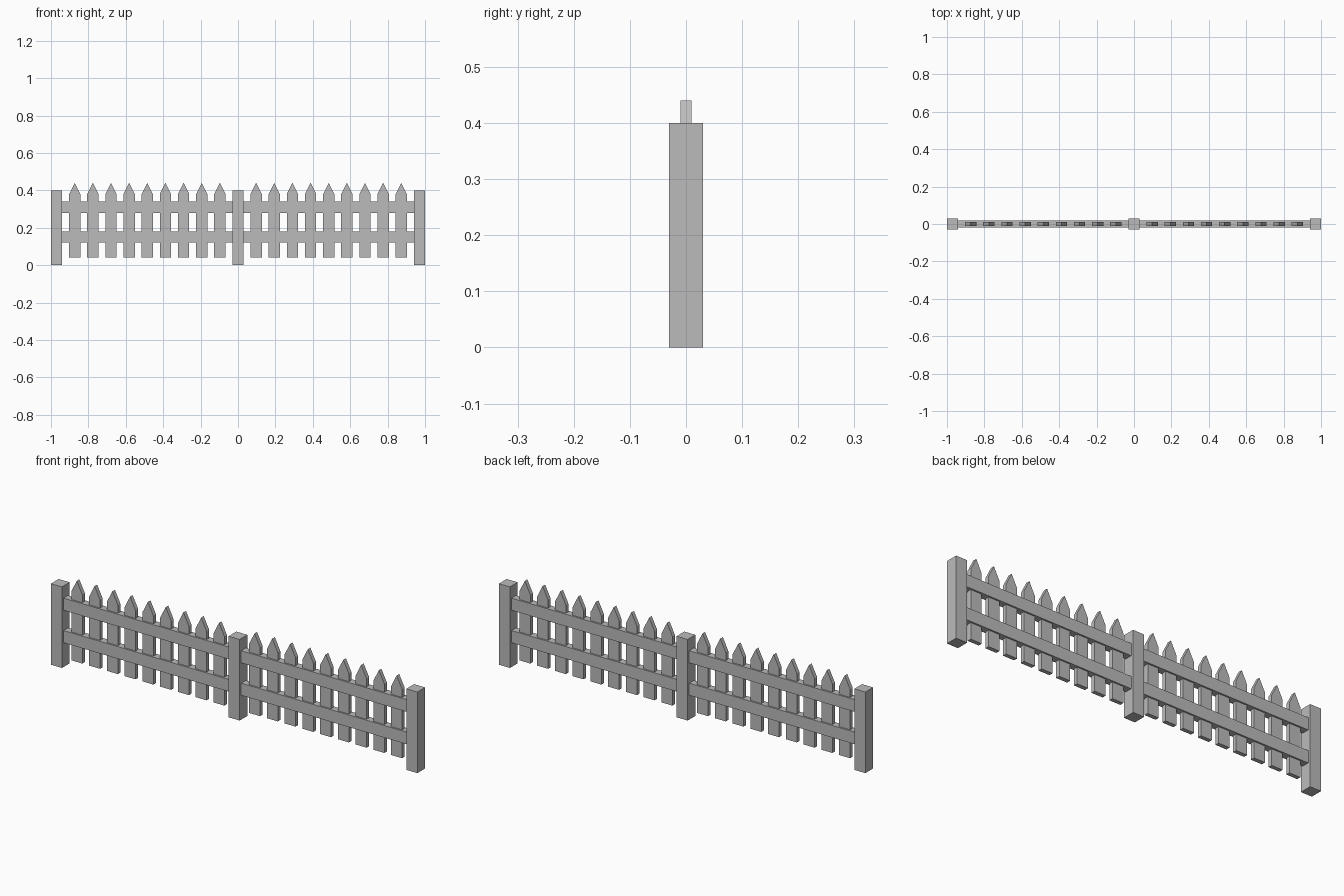
import bpy
import bmesh

cube = bpy.data.objects.get("Cube")
if cube:
    bpy.data.objects.remove(cube, do_unlink=True)

GREY = (0.5, 0.5, 0.5, 1.0)
wood = bpy.data.materials.new("grey_wood")
wood.use_nodes = True
wood.diffuse_color = GREY
wood.node_tree.nodes["Principled BSDF"].inputs["Base Color"].default_value = GREY

POST_X = 0.97
HALF = 0.03           # half width of posts and pickets
PICKETS = 9           # pickets per span
PITCH = POST_X / (PICKETS + 1)


def extrude_profile(name, outline, half_depth, x=0.0):
    """Extrude an XZ outline symmetrically along y."""
    bm = bmesh.new()
    face = bm.faces.new([bm.verts.new((px, -half_depth, pz)) for px, pz in outline])
    result = bmesh.ops.extrude_face_region(bm, geom=[face])
    verts = [g for g in result["geom"] if isinstance(g, bmesh.types.BMVert)]
    bmesh.ops.translate(bm, verts=verts, vec=(0, 2 * half_depth, 0))
    bmesh.ops.recalc_face_normals(bm, faces=bm.faces)
    mesh = bpy.data.meshes.new(name)
    bm.to_mesh(mesh)
    bm.free()
    mesh.materials.append(wood)
    obj = bpy.data.objects.new(name, mesh)
    obj.location.x = x
    bpy.context.collection.objects.link(obj)
    return obj


def rectangle(half_width, bottom, top):
    return [(-half_width, bottom), (half_width, bottom),
            (half_width, top), (-half_width, top)]


# Square posts
for name, x in (("right_post", -POST_X), ("middle_post", 0), ("left_post", POST_X)):
    extrude_profile(name, rectangle(HALF, 0, 0.40), HALF, x)

# Horizontal rails and pointed pickets in each span
picket = [(-HALF, 0.04), (HALF, 0.04), (HALF, 0.38), (0, 0.44), (-HALF, 0.38)]
for side, sign in (("right", -1), ("left", 1)):
    for level, bottom in (("lower", 0.12), ("upper", 0.28)):
        extrude_profile(f"{side}_{level}_rail",
                        rectangle(POST_X / 2 - HALF, bottom, bottom + 0.06),
                        0.018, sign * POST_X / 2)
    for i in range(1, PICKETS + 1):
        extrude_profile(f"{side}_picket_{i}", picket, 0.01, sign * i * PITCH)
